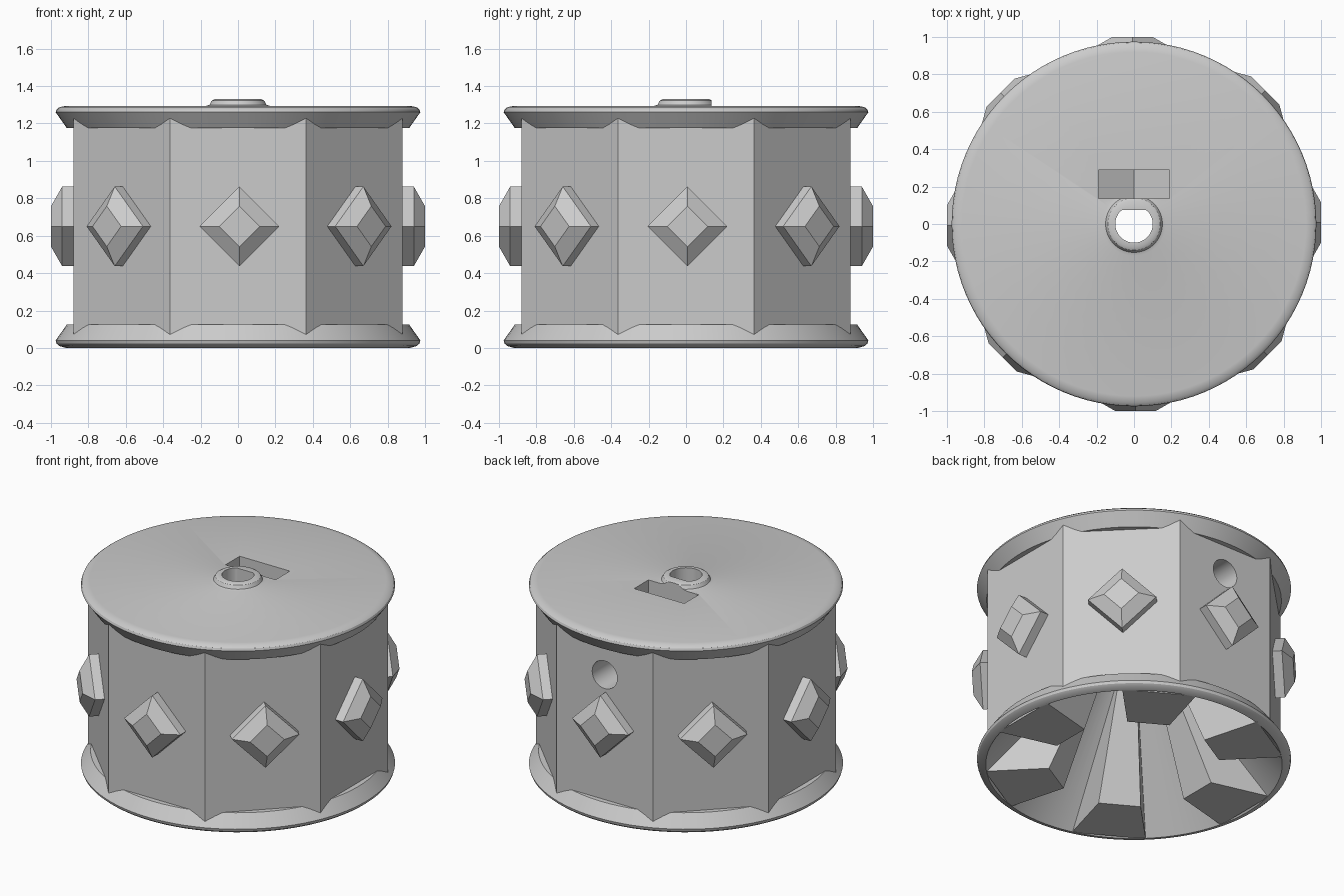
import bpy
import bmesh
from math import sin, cos, pi, radians
from mathutils import Matrix, Vector

if "Cube" in bpy.data.objects:
    bpy.data.objects.remove(bpy.data.objects["Cube"], do_unlink=True)

SEGMENTS = 96
GREY = (0.6, 0.6, 0.6, 1)
grey = bpy.data.materials.new("plain grey")
grey.use_nodes = True
grey.diffuse_color = GREY
grey.node_tree.nodes["Principled BSDF"].inputs["Base Color"].default_value = GREY


def skin(name, rings, closed=False):
    """Join a row of equal point rings with quads, capping the open ends."""
    bm = bmesh.new()
    rows = [[bm.verts.new(p) for p in ring] for ring in rings]
    n = len(rows[0])
    for a, b in zip(rows, rows[1:] + rows[:1] if closed else rows[1:]):
        for i in range(n):
            j = (i + 1) % n
            bm.faces.new((a[i], a[j], b[j], b[i]))
    if not closed:
        bm.faces.new(rows[0])
        bm.faces.new(rows[-1])
    bmesh.ops.recalc_face_normals(bm, faces=bm.faces)
    mesh = bpy.data.meshes.new(name)
    bm.to_mesh(mesh)
    bm.free()
    mesh.materials.append(grey)
    obj = bpy.data.objects.new(name, mesh)
    bpy.context.collection.objects.link(obj)
    return obj


def circle(r, z, n=SEGMENTS, turn=0.0):
    return [Vector((r * cos(2 * pi * i / n + turn), r * sin(2 * pi * i / n + turn), z))
            for i in range(n)]


def swing(profile, angle):
    return [Vector((r * cos(angle), r * sin(angle), z)) for r, z in profile]


def lathe(name, profile):
    return skin(name, [swing(profile, 2 * pi * i / SEGMENTS) for i in range(SEGMENTS)], True)


def activate(obj):
    bpy.ops.object.select_all(action='DESELECT')
    obj.select_set(True)
    bpy.context.view_layer.objects.active = obj


def cut(obj, cutters):
    activate(obj)
    for c in cutters:
        mod = obj.modifiers.new("cut", 'BOOLEAN')
        mod.operation = 'DIFFERENCE'
        mod.solver = 'EXACT'
        mod.object = c
        bpy.ops.object.modifier_apply(modifier=mod.name)


# Cutters: conical hollow, D-shaped shaft, pointed nut slot, screw hole
RIM, TOP_R, TOP_Z = 0.92, 0.28, 0.7
slope = (RIM - TOP_R) / TOP_Z
hollow = skin("hollow_cutter", [circle(RIM + 0.1 * slope, -0.1), circle(TOP_R, TOP_Z)])
shaft = skin("shaft_cutter", [[Vector((p.x, min(p.y, 0.075), z)) for p in circle(0.1, 0, 48)]
                              for z in (-0.2, 1.5)])
nut_shape = [(0, 0.765), (0.19, 0.875), (0.19, 1.5), (-0.19, 1.5), (-0.19, 0.875)]
nut = skin("nut_cutter", [[Vector((x, y, z)) for x, z in nut_shape] for y in (0.135, 0.29)])
screw = skin("screw_cutter", [[Vector((p.x, y, p.y + 0.98)) for p in circle(0.095, 0, 32)]
                              for y in (0.03, 1.2)])

# Eight-sided drum
drum = skin("drum", [circle(0.88 / cos(pi / 8), z, 8, pi / 8) for z in (0.06, 1.24)])
cut(drum, [hollow, shaft, nut, screw])

# Top flange with raised collar
top_flange = lathe("top_flange", [
    (0.05, 1.175), (0.915, 1.175), (0.975, 1.26), (0.97, 1.275), (0.955, 1.287),
    (0.92, 1.294), (0.17, 1.294), (0.152, 1.3), (0.14, 1.322), (0.125, 1.33), (0.05, 1.33)])
cut(top_flange, [shaft, nut])

# Bottom flange, a ring around the hollow
bottom_flange = lathe("bottom_flange", [
    (RIM, 0), (0.955, 0.01), (0.97, 0.023), (0.975, 0.04), (0.915, 0.125),
    (RIM - 0.125 * slope, 0.125)])

for obj in (drum, top_flange, bottom_flange):
    activate(obj)
    bpy.ops.object.shade_smooth_by_angle(angle=radians(32))

# Six wedge ribs inside the hollow
half = radians(14.5)
rib_profile = [(0.53, 0.002), (0.93, 0.002), (0.35, 0.72), (0.23, 0.72)]
for i in range(6):
    a = i * pi / 3
    skin(f"rib_{i + 1}", [swing(rib_profile, a - half), swing(rib_profile, a + half)])

# Eight diamond studs, one on each side of the drum
for i in range(8):
    stud = skin(f"stud_{i + 1}", [
        [Vector((d, r * cos(k * pi / 2) + 0.008, 0.65 + r * sin(k * pi / 2))) for k in range(4)]
        for d, r in ((0.86, 0.213), (0.94, 0.213), (1.0, 0.108))])
    stud.data.transform(Matrix.Rotation(i * pi / 4, 4, 'Z'))

for c in (hollow, shaft, nut, screw):
    bpy.data.objects.remove(c, do_unlink=True)
